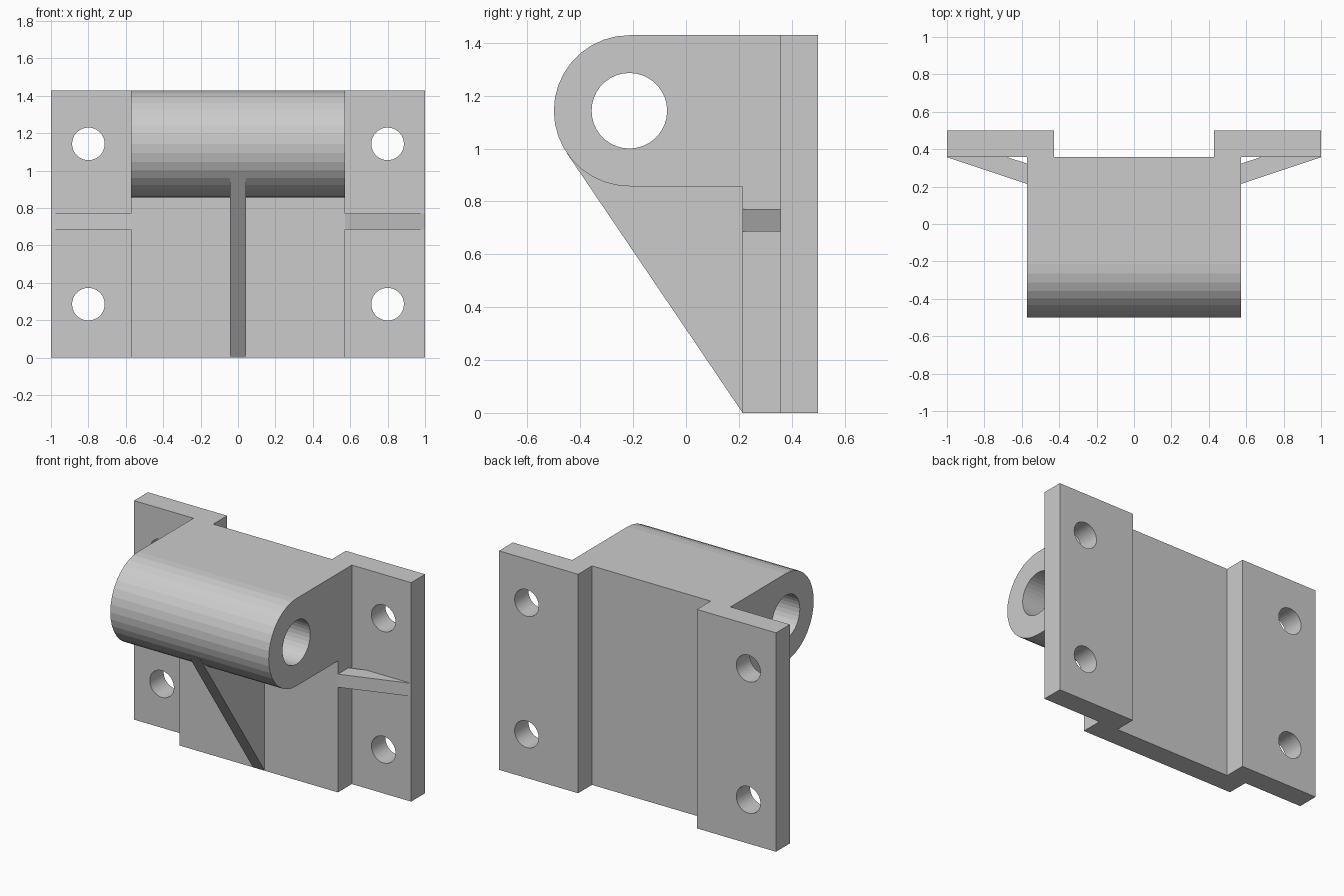
import bpy, bmesh
from math import sin, cos, pi, acos, atan2, hypot

if "Cube" in bpy.data.objects:
    bpy.data.objects.remove(bpy.data.objects["Cube"])

U = 1 / 70          # drawing units: 140 wide, 70 deep, 100 tall
PIN = (-15, 80)     # bore centre (y, z)


def prism(name, pts, axis, lo, hi):
    """Extrude a 2D profile along an axis from lo to hi."""
    place = {"X": lambda a, b, t: (t, a, b),
             "Y": lambda a, b, t: (a, t, b),
             "Z": lambda a, b, t: (a, b, t)}[axis]
    bm = bmesh.new()
    ends = [[bm.verts.new([c * U for c in place(a, b, t)]) for a, b in pts]
            for t in (lo, hi)]
    for ring in ends:
        bm.faces.new(ring)
    n = len(pts)
    for i in range(n):
        j = (i + 1) % n
        bm.faces.new((ends[0][i], ends[0][j], ends[1][j], ends[1][i]))
    bmesh.ops.recalc_face_normals(bm, faces=bm.faces)
    mesh = bpy.data.meshes.new(name)
    bm.to_mesh(mesh)
    bm.free()
    obj = bpy.data.objects.new(name, mesh)
    bpy.context.collection.objects.link(obj)
    return obj


def arc(centre, r, start, end, steps):
    return [(centre[0] + r * cos(start + (end - start) * i / steps),
             centre[1] + r * sin(start + (end - start) * i / steps))
            for i in range(steps + 1)]


def circle(centre, r):
    return arc(centre, r, 0, 2 * pi, 36)[:-1]


def combine(target, tool, operation):
    """Apply a boolean and discard the tool."""
    mod = target.modifiers.new(operation.lower(), "BOOLEAN")
    mod.operation, mod.solver, mod.object = operation, "EXACT", tool
    bpy.context.view_layer.objects.active = target
    bpy.ops.object.modifier_apply(modifier=mod.name)
    bpy.data.objects.remove(tool)


# Stepped back plate: raised web with two set-back mounting flanges
half = [(30, 35), (70, 35), (70, 25), (40, 25), (40, 15)]
plate = half + [(-x, y) for x, y in reversed(half)] + [(-30, 25), (30, 25)]
bracket = prism("hinge_bracket", plate, "Z", 0, 100)

# Rounded pin boss running across the top
boss = [(20, 100)] + arc(PIN, 20, pi / 2, 3 * pi / 2, 18) + [(20, 60)]
combine(bracket, prism("pin_boss", boss, "X", -40, 40), "UNION")

# Central gusset, tangent to the boss
dy, dz = 15 - PIN[0], -PIN[1]
ang = atan2(dz, dy) - acos(20 / hypot(dy, dz))
tangent = (PIN[0] + 20 * cos(ang), PIN[1] + 20 * sin(ang))
gusset = [(20, 0), (15, 0), tangent, (-21, 66.5), (20, 66.5)]
combine(bracket, prism("centre_gusset", gusset, "X", -3, 3), "UNION")

# Small side ribs bracing the flanges
for s in (-1, 1):
    rib = [(s * x, y) for x, y in ((70, 25), (40, 15), (35, 21), (63, 30))]
    combine(bracket, prism("side_rib", rib, "Z", 48, 54), "UNION")

# Pin bore and four bolt holes
combine(bracket, prism("pin_bore", circle(PIN, 10), "X", -45, 45), "DIFFERENCE")
for x in (-56, 56):
    for z in (20, 80):
        hole = prism("bolt_hole", circle((x, z), 6.1), "Y", 22, 40)
        combine(bracket, hole, "DIFFERENCE")
